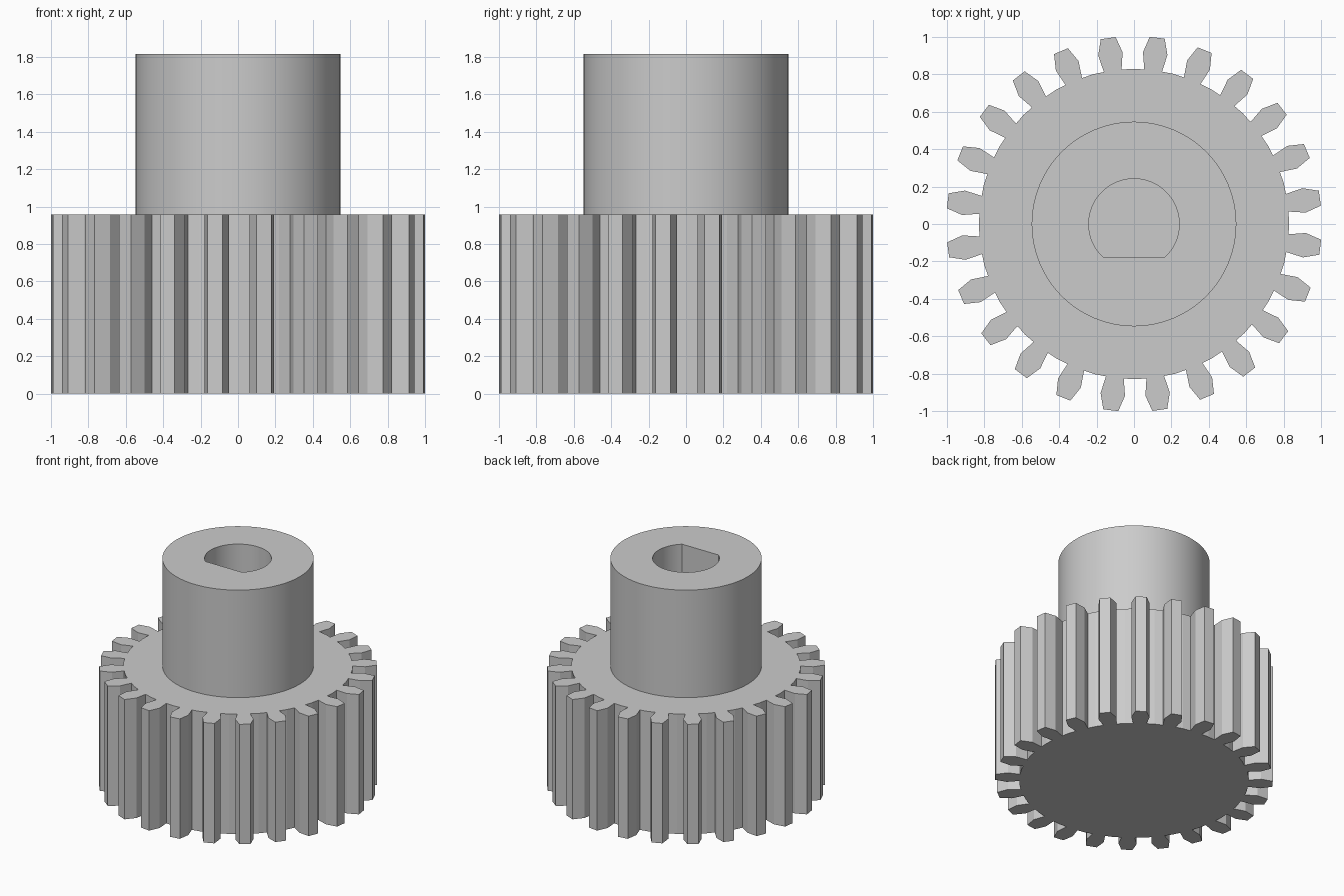
import bpy, bmesh
from math import sin, cos, asin, pi, radians

if "Cube" in bpy.data.objects:
    bpy.data.objects.remove(bpy.data.objects["Cube"])

TEETH = 24
GEAR_TOP, HUB_TOP = 0.957, 1.815


def polar(r, a):
    return (r * cos(a), r * sin(a))


def prism(name, outline, z0, z1):
    """Extrude a closed 2D outline between two heights."""
    bm = bmesh.new()
    face = bm.faces.new([bm.verts.new((x, y, z0)) for x, y in outline])
    ext = bmesh.ops.extrude_face_region(bm, geom=[face], use_keep_orig=True)
    top = [v for v in ext["geom"] if isinstance(v, bmesh.types.BMVert)]
    bmesh.ops.translate(bm, verts=top, vec=(0, 0, z1 - z0))
    bmesh.ops.recalc_face_normals(bm, faces=bm.faces)
    mesh = bpy.data.meshes.new(name)
    bm.to_mesh(mesh)
    bm.free()
    obj = bpy.data.objects.new(name, mesh)
    bpy.context.collection.objects.link(obj)
    return obj


# Toothed wheel: (radius, angle from tooth axis) for one tooth and its gap
tooth = [(0.828, -3.3), (0.92, -4.1), (1.004, -2.3),
         (1.004, 2.3), (0.92, 4.1), (0.828, 3.3), (0.83, 7.5)]
step = 360 / TEETH
outline = [polar(r, radians((i + 0.5) * step + 0.4 + a))
           for i in range(TEETH) for r, a in tooth]
prism("gear_wheel", outline, 0, GEAR_TOP)

# Hub cylinder on top of the wheel
hub = prism("hub", [polar(0.547, 2 * pi * i / 96) for i in range(96)],
            GEAR_TOP, HUB_TOP)

# D-shaped shaft bore, flat side to the front
R, FLAT = 0.242, 0.18
start = -asin(FLAT / R)
sweep = pi - 2 * start
bore = prism("bore_cutter",
             [polar(R, start + sweep * i / 48) for i in range(49)],
             GEAR_TOP - 0.1, HUB_TOP + 0.1)
bore.hide_render = True

cut = hub.modifiers.new("bore", "BOOLEAN")
cut.operation = "DIFFERENCE"
cut.solver = "EXACT"
cut.object = bore

bpy.ops.object.select_all(action="DESELECT")
bpy.context.view_layer.objects.active = hub
hub.select_set(True)
bpy.ops.object.modifier_apply(modifier="bore")
bpy.ops.object.shade_smooth_by_angle(angle=radians(30))
bpy.data.objects.remove(bore)
